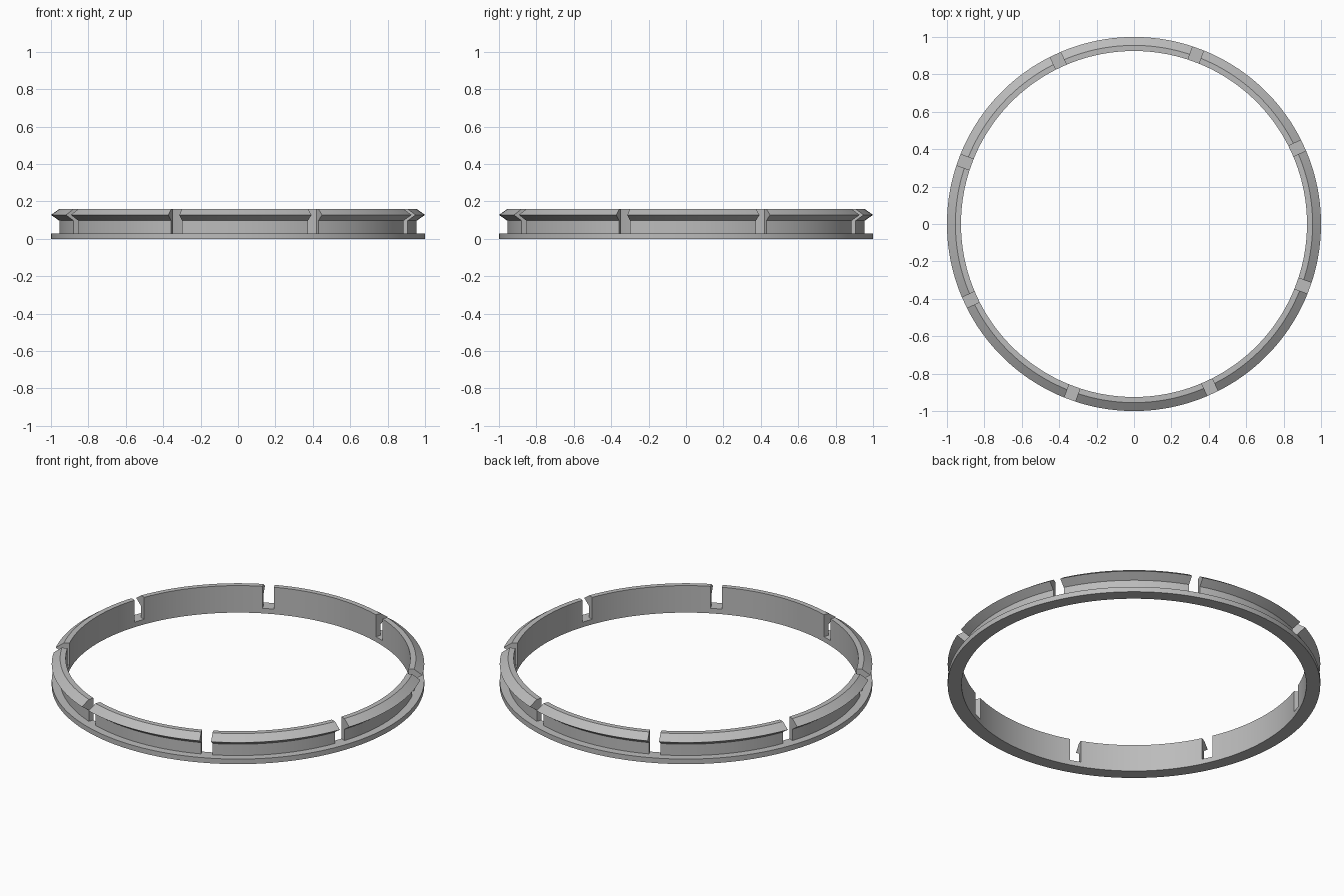
import bpy, bmesh, math

cube = bpy.data.objects.get("Cube")
if cube:
    bpy.data.objects.remove(cube, do_unlink=True)

grey = bpy.data.materials.new("plain grey")
grey.use_nodes = True
COLOUR = (0.5, 0.5, 0.5, 1)
grey.diffuse_color = COLOUR
grey.node_tree.nodes["Principled BSDF"].inputs["Base Color"].default_value = COLOUR

# Cross-section (radius, height): base flange, then the clip wall and its lip
INNER, WALL, OUTER = 0.925, 0.955, 1.0
BASE_TOP, LIP_LOW, LIP_MID, TOP = 0.03, 0.097, 0.128, 0.16
base = [(INNER, BASE_TOP), (INNER, 0), (OUTER, 0), (OUTER, BASE_TOP), (WALL, BASE_TOP)]
clip = [(WALL, LIP_LOW), (OUTER, LIP_MID), (WALL, TOP), (INNER, TOP)]
CLIPS, STEPS = 8, 20
NOTCH_HALF = 0.031
FIRST_NOTCH = math.radians(24.9)

bm = bmesh.new()


def column(points, centre, t):
    """Cross-section points at t (-1 to 1) along a clip with parallel-sided notches."""
    verts = []
    for r, z in points:
        a = centre + t * (math.pi / CLIPS - math.asin(NOTCH_HALF / r))
        verts.append(bm.verts.new((r * math.cos(a), r * math.sin(a), z)))
    return verts


def strip(a, b, closed):
    """Join two neighbouring columns with quads."""
    n = len(a)
    for i in range(n if closed else n - 1):
        j = (i + 1) % n
        bm.faces.new((a[i], a[j], b[j], b[i]))


# Eight clips, each a swept cross-section with flat ends
sections = []
for k in range(CLIPS):
    centre = FIRST_NOTCH + (k + 0.5) * math.tau / CLIPS
    cols = [column(base + clip, centre, 2 * s / STEPS - 1) for s in range(STEPS + 1)]
    for a, b in zip(cols, cols[1:]):
        strip(a, b, True)
    for end in (cols[0], cols[-1]):
        bm.faces.new([end[0]] + end[4:])
    sections.append(cols)

# Notches: only the base flange carries on between clips
for k in range(CLIPS):
    strip(sections[k][-1][:5], sections[(k + 1) % CLIPS][0][:5], True)

bmesh.ops.recalc_face_normals(bm, faces=bm.faces)
mesh = bpy.data.meshes.new("clip_ring")
bm.to_mesh(mesh)
bm.free()
mesh.materials.append(grey)
ring = bpy.data.objects.new("clip_ring", mesh)
bpy.context.collection.objects.link(ring)

# Smooth around the ring, crisp at the profile edges
bpy.context.view_layer.objects.active = ring
ring.select_set(True)
bpy.ops.object.shade_smooth_by_angle(angle=math.radians(25))
